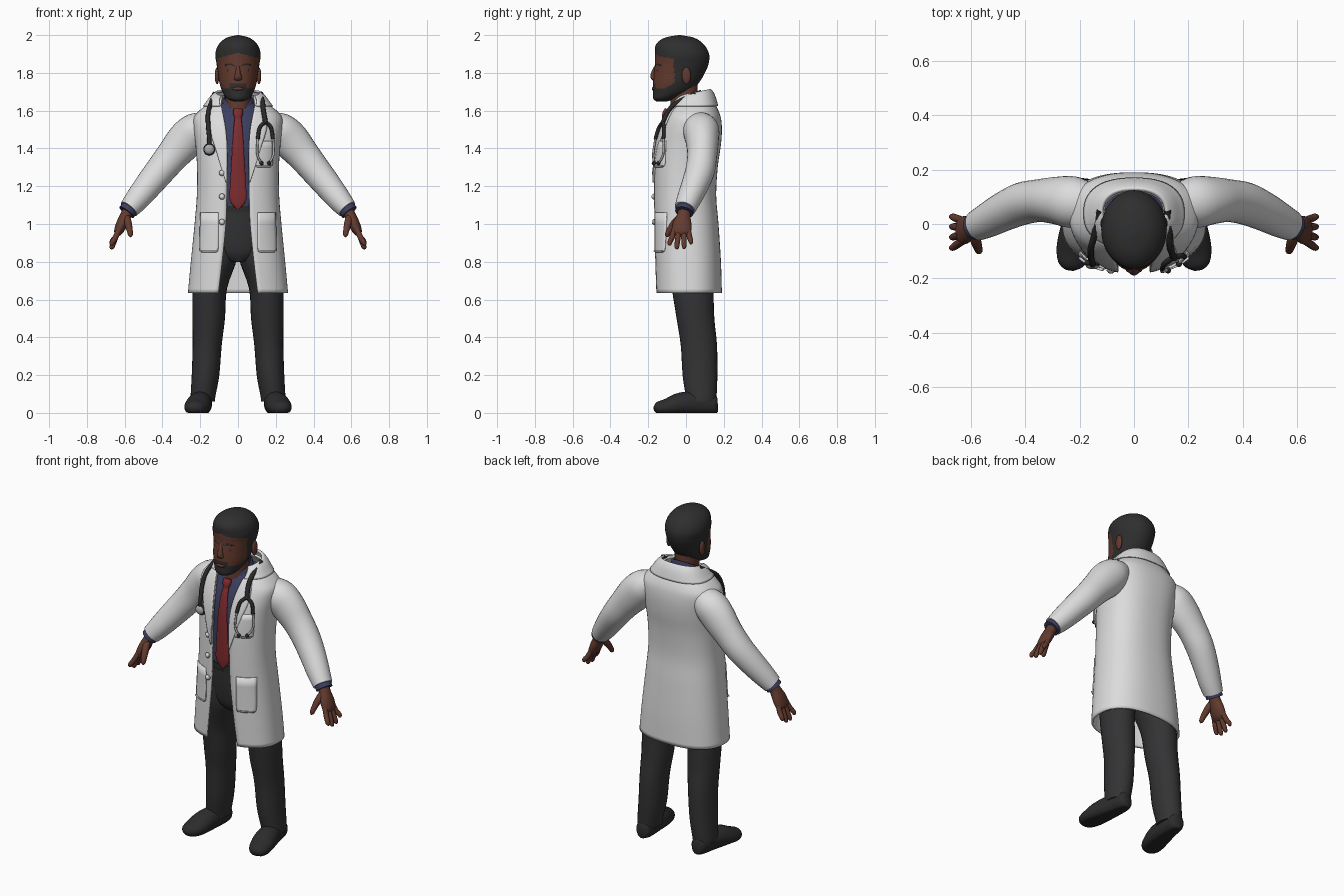
import bpy, bmesh, math
from mathutils import Vector


def material(name, rgb):
    m = bpy.data.materials.new(name)
    m.diffuse_color = (*rgb, 1)
    return m


WHITE = material("coat white", (0.72, 0.72, 0.72))
SKIN = material("brown skin", (0.125, 0.043, 0.028))
LIP = material("lip brown", (0.13, 0.035, 0.028))
HAIR = material("hair black", (0.028, 0.028, 0.028))
PANTS = material("charcoal trousers", (0.033, 0.033, 0.035))
SHOE = material("shoe black", (0.025, 0.025, 0.026))
BLUE = material("shirt blue", (0.045, 0.05, 0.115))
RED = material("tie red", (0.22, 0.025, 0.027))
RUBBER = material("rubber black", (0.022, 0.022, 0.022))
STEEL = material("steel grey", (0.4, 0.4, 0.41))


def make(name, verts, faces, mats, rule=None, mirror=False, solid=0, sharp=50):
    me = bpy.data.meshes.new(name)
    me.from_pydata(verts, [], faces)
    bm = bmesh.new()
    bm.from_mesh(me)
    bmesh.ops.recalc_face_normals(bm, faces=bm.faces)
    bm.to_mesh(me)
    bm.free()
    for m in mats:
        me.materials.append(m)
    if rule:
        for p in me.polygons:
            p.material_index = rule(p.center)
    me.shade_smooth()
    me.set_sharp_from_angle(angle=math.radians(sharp))
    ob = bpy.data.objects.new(name, me)
    bpy.context.collection.objects.link(ob)
    if solid:
        s = ob.modifiers.new("thickness", 'SOLIDIFY')
        s.thickness = solid
        s.offset = -1
    if mirror:
        ob.modifiers.new("mirror", 'MIRROR').use_clip = False
    return ob


def spline(pts, sub):
    """Smooth curve through tuples of any length."""
    out, n = [], len(pts)
    for i in range(n - 1):
        a, b, c, d = pts[max(i - 1, 0)], pts[i], pts[i + 1], pts[min(i + 2, n - 1)]
        for k in range(sub):
            t = k / sub
            out.append([0.5 * (2 * q + (r - p) * t + (2 * p - 5 * q + 4 * r - s) * t * t
                               + (3 * q - p - 3 * r + s) * t ** 3)
                        for p, q, r, s in zip(a, b, c, d)])
    return out + [list(pts[-1])]


def tube(name, pts, mats, side=(1, 0, 0), axis=None, seg=20, sub=4, cap=True, floor=False, **kw):
    """Loft of ellipses: each point is x, y, z, radius along side, radius across."""
    rings = spline(pts, sub)
    verts, faces = [], []
    for i, r in enumerate(rings):
        a, b = rings[max(i - 1, 0)], rings[min(i + 1, len(rings) - 1)]
        t = Vector(axis) if axis else Vector(b[:3]) - Vector(a[:3])
        t.normalize()
        s = Vector(side)
        s = (s - t * s.dot(t)).normalized()
        n = t.cross(s)
        for k in range(seg):
            w = 2 * math.pi * k / seg
            v = Vector(r[:3]) + s * max(r[3], .001) * math.cos(w) + n * max(r[4], .001) * math.sin(w)
            if floor:
                v.z = max(v.z, 0)
            verts.append(v)
    for i in range(len(rings) - 1):
        for k in range(seg):
            j = (k + 1) % seg
            faces.append((i * seg + k, i * seg + j, (i + 1) * seg + j, (i + 1) * seg + k))
    if cap:
        faces += [tuple(range(seg)), tuple(range(len(verts) - seg, len(verts)))]
    return make(name, verts, faces, mats, **kw)


def ball(name, c, r, mat, **kw):
    x, y, z = c
    pts = [(x, y, z - r[2] * math.cos(math.pi * i / 10), r[0] * math.sin(math.pi * i / 10),
            r[1] * math.sin(math.pi * i / 10)) for i in range(11)]
    return tube(name, pts, [mat], axis=(0, 0, 1), sub=1, **kw)


UP = (0, 0, 1)

# Coat sections: height, half width, front y, back y, half opening
COAT = spline([(.635, .265, -.165, .19, .105), (.80, .25, -.168, .185, .085), (1.0, .23, -.17, .172, .065),
               (1.15, .218, -.172, .16, .06), (1.3, .217, -.17, .168, .058), (1.42, .225, -.16, .185, .06),
               (1.5, .235, -.14, .19, .065), (1.56, .235, -.115, .185, .075), (1.6, .205, -.095, .172, .085),
               (1.64, .155, -.07, .15, .09), (1.68, .115, -.045, .125, .085)], 5)
N = 2.4


def section(z):
    for a, b in zip(COAT, COAT[1:]):
        if z <= b[0]:
            break
    t = (z - a[0]) / (b[0] - a[0])
    return [p + (q - p) * t for p, q in zip(a, b)]


def front(x, z, off=0.0):
    """Point on the front of the coat at x and z."""
    _, rx, yf, yb, _ = section(z)
    u = min(abs(x) / rx, 1)
    return Vector((x, (yf + yb) / 2 - (yb - yf) / 2 * (1 - u ** N) ** (1 / N) - off, z))


def around(z, w, off=0.0):
    """Point around the coat, w from -1 to 1 between the two front edges."""
    _, rx, yf, yb, g = section(z)
    a0 = math.asin((g / rx) ** (N / 2))
    a = math.pi + w * (math.pi - a0)
    s, c = math.sin(a), math.cos(a)
    x = math.copysign(abs(s) ** (2 / N), s) * (rx + off)
    y = math.copysign(abs(c) ** (2 / N), c) * ((yb - yf) / 2 + off)
    return Vector((x, (yf + yb) / 2 - y, z))


def sheet(name, rows, mats, **kw):
    n = len(rows[0])
    faces = [(i * n + k, i * n + k + 1, (i + 1) * n + k + 1, (i + 1) * n + k)
             for i in range(len(rows) - 1) for k in range(n - 1)]
    return make(name, [v for r in rows for v in r], faces, mats, **kw)


def patch(name, spans, off, sub=3, **kw):
    """Thin plate lying on the coat front; spans hold z, inner x, outer x."""
    rows = [[front(a + (b - a) * k / 8, z, off) for k in range(9)] for z, a, b in spline(spans, sub)]
    return sheet(name, rows, [WHITE], solid=.009, **kw)


# Coat body, collar, lapels, pockets
sheet("coat_body", [[around(r[0], -1 + k / 32) for k in range(65)] for r in COAT], [WHITE], solid=.012)
fold = spline([(1.675, -.008, .03), (1.678, .006, .036), (1.66, .016, .022), (1.625, .012, 0)], 4)
sheet("coat_collar", [[around(z, -1 + k / 24, o) + Vector((0, 0, lift * math.cos(math.pi / 2 * (-1 + k / 24))))
                       for k in range(49)] for z, o, lift in fold], [WHITE], solid=.006)
patch("lapel", [(1.63, .09, .135), (1.56, .075, .155), (1.49, .064, .15), (1.40, .058, .12),
                (1.30, .058, .09), (1.22, .059, .064)], .009, mirror=True)
patch("hip_pocket", [(.86, .115, .195), (.875, .105, .205), (1.06, .105, .2)], .008, mirror=True)
patch("chest_pocket", [(1.31, .1, .175), (1.32, .09, .185), (1.44, .09, .185)], .008)
for z in (1.27, 1.145, 1.01):
    ball("coat_button", front(-.085, z, .006), (.016, .008, .016), STEEL)
    ball("coat_button_face", front(-.085, z, .01), (.012, .008, .012), WHITE)

# Sleeves and shirt cuffs
tube("sleeve", [(.17, .07, 1.53, .08, .07), (.225, .08, 1.495, .095, .095), (.28, .086, 1.44, .088, .1),
                (.345, .086, 1.365, .079, .088), (.41, .075, 1.285, .078, .08), (.475, .047, 1.205, .072, .073),
                (.535, .015, 1.13, .064, .064), (.577, -.006, 1.08, .056, .054)], [WHITE],
     side=(0, 1, 0), seg=28, mirror=True)
tube("shirt_cuff", [(.565, 0, 1.095, .047, .046), (.59, -.01, 1.062, .049, .047)], [BLUE],
     side=(0, 1, 0), mirror=True)

# Hands
tube("palm", [(.575, -.004, 1.08, .034, .03), (.594, -.012, 1.045, .036, .03), (.615, -.02, 1.0, .05, .03),
              (.633, -.025, .96, .051, .024), (.64, -.026, .94, .04, .012)], [SKIN],
     side=(0, 1, 0), seg=24, mirror=True)
for i, (y0, y1, z1) in enumerate([(-.062, -.086, .885), (-.037, -.048, .866), (-.012, -.01, .868), (.012, .026, .892)]):
    ym = (y0 + y1) / 2
    tube("finger", [(.628, y0, .975, .013, .014), (.648, ym, .93, .0145, .015), (.665, y1, z1 + .018, .0125, .0135),
                    (.671, y1, z1 + .004, .008, .009), (.672, y1, z1, .001, .001)], [SKIN],
         side=(0, 1, 0), seg=12, mirror=True)
tube("thumb", [(.592, -.03, 1.04, .016, .02), (.582, -.06, 1.005, .02, .02), (.573, -.088, .965, .016, .016),
               (.569, -.1, .94, .012, .012), (.568, -.104, .93, .001, .001)], [SKIN],
     side=(0, 1, 0), seg=14, mirror=True)

# Shirt, shirt collar, tie
tube("shirt_body", [(0, 0, 1.05, .17, .135), (0, 0, 1.2, .17, .142), (0, .005, 1.4, .18, .148),
                    (0, .02, 1.5, .18, .147), (0, .03, 1.58, .15, .125), (0, .03, 1.64, .095, .09)], [BLUE],
     axis=UP, seg=40)
tube("shirt_collar", [(0, -.005, 1.585, .098, .105), (0, 0, 1.63, .088, .096), (0, .003, 1.672, .076, .085)],
     [BLUE], axis=(0, -.5, 1), seg=36, cap=False, solid=.008)
tube("tie", [(0, -.145, 1.075, .003, .006), (0, -.149, 1.125, .043, .009), (0, -.151, 1.22, .041, .009),
             (0, -.15, 1.38, .032, .009), (0, -.135, 1.5, .024, .009), (0, -.11, 1.575, .017, .01)], [RED], seg=16)
tube("tie_knot", [(0, -.115, 1.555, .016, .012), (0, -.108, 1.585, .026, .017), (0, -.098, 1.607, .024, .014)],
     [RED], seg=16)

# Trousers and belt
tube("trouser_hips", [(0, .005, .80, .06, .09), (0, .005, .85, .15, .118), (0, .003, .95, .178, .132),
                      (0, 0, 1.09, .173, .139)], [PANTS], axis=UP, seg=36)
tube("belt", [(0, 0, 1.06, .177, .143), (0, 0, 1.095, .176, .143)], [SHOE], axis=UP, seg=36)
tube("trouser_leg", [(.088, .005, .94, .085, .115), (.102, .012, .82, .098, .118), (.148, .034, .66, .09, .11),
                     (.155, .05, .5, .086, .1), (.163, .068, .36, .077, .096), (.172, .074, .2, .073, .092),
                     (.185, .08, .09, .066, .082), (.187, .078, .06, .064, .08)], [PANTS],
     axis=UP, seg=28, mirror=True)

# Shoes with darker soles
tube("shoe", [(.183, .166, .045, .025, .04), (.185, .145, .045, .045, .055), (.193, .06, .05, .056, .065),
              (.207, -.03, .045, .066, .062), (.222, -.1, .03, .064, .046), (.234, -.148, .024, .046, .034),
              (.238, -.168, .02, .018, .012)], [SHOE, RUBBER], seg=28, floor=True, mirror=True,
     rule=lambda c: 1 if c.z < .016 else 0)


# Neck and head, with hair and beard coloured by position
def head_colour(c):
    hair = c.z > 1.905 - .25 * abs(c.x) or c.y > -.062 - .1 * (c.z - 1.8)
    beard = c.z < 1.718 + .6 * max(0, c.y + .11)
    moustache = abs(c.x) < .045 and c.z < 1.744
    return 1 if hair or beard or moustache else 0


tube("neck", [(0, -.008, 1.56, .073, .08), (0, -.01, 1.64, .067, .073), (0, -.008, 1.76, .066, .07)], [SKIN],
     axis=UP, seg=28)
tube("head", [(0, -.13, 1.648, .02, .025), (0, -.113, 1.664, .058, .06), (0, -.075, 1.70, .083, .1),
              (0, -.052, 1.75, .099, .122), (0, -.035, 1.80, .106, .135), (0, -.022, 1.85, .114, .142),
              (0, -.021, 1.90, .12, .143), (0, -.032, 1.95, .103, .127), (0, -.035, 1.985, .062, .08),
              (0, -.035, 2.0, .004, .006)], [SKIN, HAIR], axis=UP, seg=80, sub=8, rule=head_colour)
tube("nose", [(0, -.155, 1.845, .009, .006), (0, -.164, 1.82, .011, .013), (0, -.168, 1.785, .018, .021),
              (0, -.166, 1.768, .023, .018), (0, -.164, 1.757, .012, .008)], [SKIN], axis=UP)
ball("ear", (.111, .002, 1.785), (.012, .024, .045), SKIN, mirror=True)
ball("lips", (0, -.169, 1.716), (.03, .012, .01), LIP)
ball("eye_lid", (.04, -.146, 1.815), (.018, .012, .01), LIP, mirror=True)
tube("eyebrow", [(.018, -.161, 1.84, .003, .004), (.042, -.153, 1.846, .003, .005), (.068, -.135, 1.84, .003, .003)],
     [HAIR], side=(0, 1, 0), seg=8, mirror=True)


# Stethoscope
def hose(name, xz, r, mat, start=()):
    pts = list(start) + [tuple(front(x, z, .02)) for x, z in xz]
    tube(name, [(*p, r, r) for p in pts], [mat], seg=10)


hose("stethoscope_hose", [(-.145, 1.635), (-.158, 1.59), (-.158, 1.52), (-.152, 1.46), (-.152, 1.42)],
     .012, RUBBER, [(-.125, .05, 1.69)])
hose("stethoscope_yoke", [(.13, 1.645), (.135, 1.6), (.147, 1.53)], .013, RUBBER, [(.122, .05, 1.69)])
for sx in (-1, 1):
    c = .145
    hose("stethoscope_fork", [(c, 1.54), (c + sx * .03, 1.51), (c + sx * .04, 1.45)], .01, RUBBER)
    hose("ear_tube", [(c + sx * .04, 1.46), (c + sx * .043, 1.37), (c + sx * .022, 1.325)], .006, STEEL)
    ball("ear_tip", front(c + sx * .02, 1.322, .022), (.011, .011, .011), RUBBER)
ball("chest_piece_rim", front(-.152, 1.395, .014), (.032, .014, .032), RUBBER)
ball("chest_piece", front(-.152, 1.395, .022), (.026, .014, .026), STEEL)
